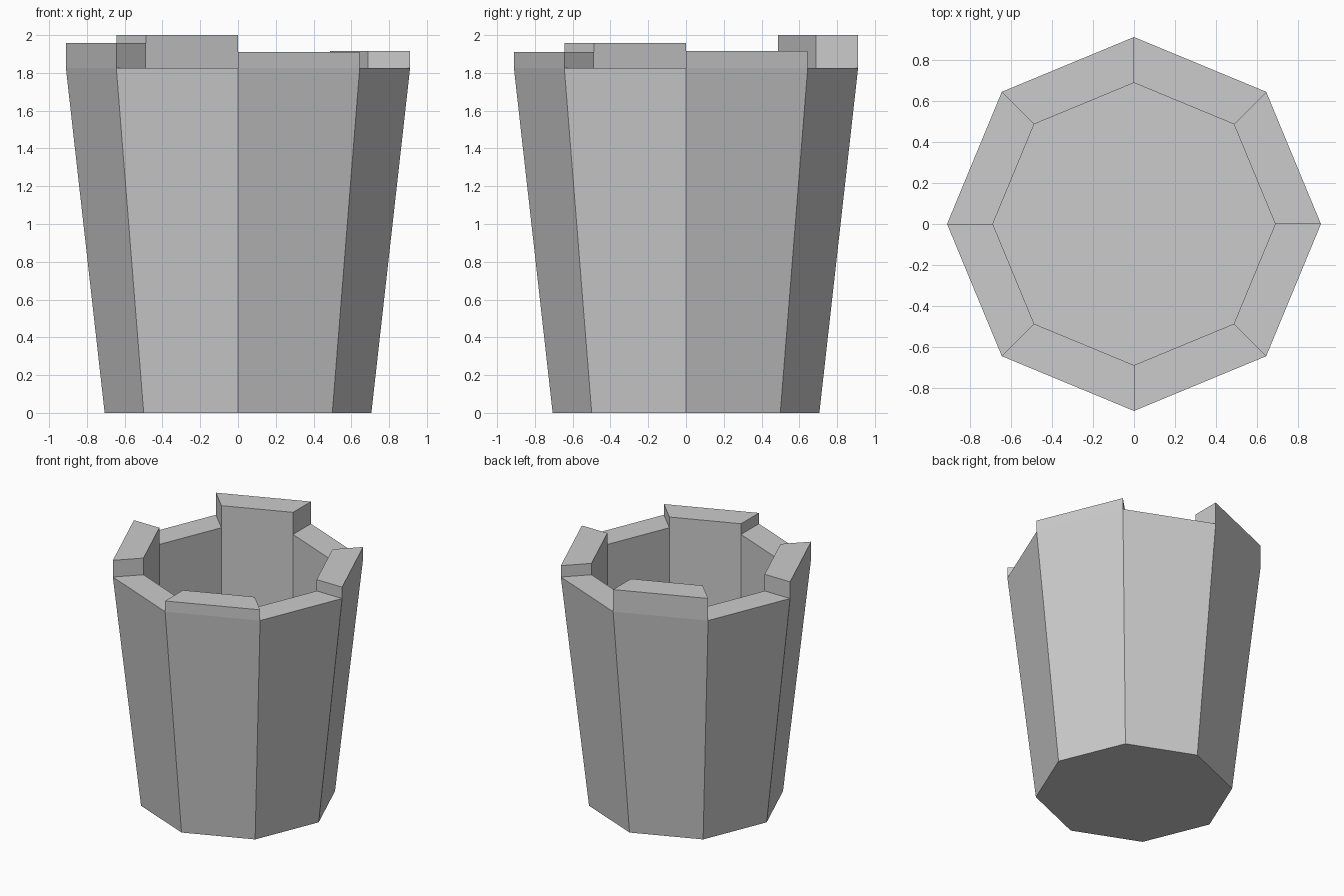
import bpy, bmesh
from math import cos, sin, pi

if "Cube" in bpy.data.objects:
    bpy.data.objects.remove(bpy.data.objects["Cube"])

SIDES = 8
RIM_Z = 1.825
FLOOR_Z = 0.9
# rim segment -> top height of the raised block
BLOCKS = {0: 1.915, 2: 2.0, 4: 1.957, 6: 1.91}

bm = bmesh.new()


def ring(radius, z):
    return [bm.verts.new((radius * cos(2 * pi * i / SIDES),
                          radius * sin(2 * pi * i / SIDES), z))
            for i in range(SIDES)]


def bridge(a, b):
    return [bm.faces.new((a[i], a[(i + 1) % SIDES], b[(i + 1) % SIDES], b[i]))
            for i in range(SIDES)]


# Tapered outer wall, flat rim, straight inner wall, floor and underside
base = ring(0.706, 0)
outer = ring(0.911, RIM_Z)
inner = ring(0.688, RIM_Z)
floor = ring(0.688, FLOOR_Z)
bridge(base, outer)
rim = bridge(outer, inner)
bridge(inner, floor)
bm.faces.new(floor)
bm.faces.new(base[::-1])

# Raised blocks on every other rim segment
for i, top in BLOCKS.items():
    face = bmesh.ops.extrude_discrete_faces(bm, faces=[rim[i]])["faces"][0]
    bmesh.ops.translate(bm, verts=face.verts, vec=(0, 0, top - RIM_Z))

bmesh.ops.recalc_face_normals(bm, faces=bm.faces)
mesh = bpy.data.meshes.new("tower_wall")
bm.to_mesh(mesh)
bm.free()
bpy.context.collection.objects.link(bpy.data.objects.new("tower_wall", mesh))
